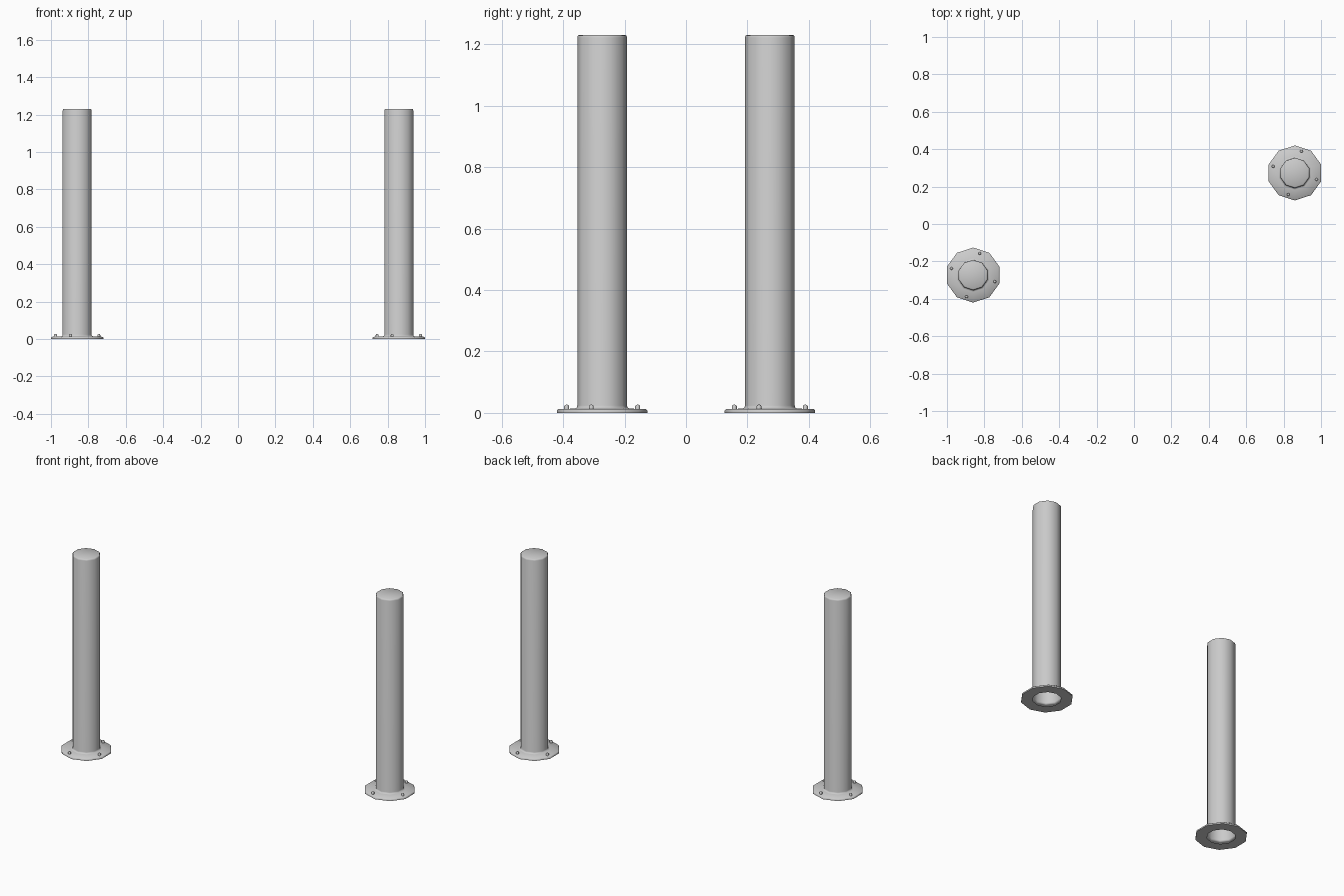
import bpy, bmesh, math

SIDES = 10

cube = bpy.data.objects.get("Cube")
if cube:
    bpy.data.objects.remove(cube, do_unlink=True)

steel = bpy.data.materials.new("grey_steel")
steel.use_nodes = True
colour = (0.6, 0.6, 0.6, 1)
steel.diffuse_color = colour
steel.node_tree.nodes["Principled BSDF"].inputs["Base Color"].default_value = colour


def lathe(name, profile, sides, location, start=math.pi / 2, smooth=60):
    """Revolve (radius, height) points around z; a zero radius closes the end."""
    bm = bmesh.new()
    rings = []
    for r, z in profile:
        count = sides if r > 0 else 1
        angles = [start + math.tau * i / sides for i in range(count)]
        rings.append([bm.verts.new((r * math.cos(a), r * math.sin(a), z)) for a in angles])
    for low, high in zip(rings, rings[1:]):
        for i in range(sides):
            j = (i + 1) % sides
            if len(high) == 1:
                bm.faces.new((low[i], low[j], high[0]))
            else:
                bm.faces.new((low[i], low[j], high[j], high[i]))
    mesh = bpy.data.meshes.new(name)
    bm.to_mesh(mesh)
    bm.free()
    mesh.materials.append(steel)
    obj = bpy.data.objects.new(name, mesh)
    obj.location = location
    bpy.context.collection.objects.link(obj)
    bpy.ops.object.select_all(action='DESELECT')
    obj.select_set(True)
    bpy.context.view_layer.objects.active = obj
    bpy.ops.object.shade_smooth_by_angle(angle=math.radians(smooth))
    return obj


# Flange, weld fillet, hollow tube and chamfered cap in one outline
post_profile = [(0.081, 0), (0.147, 0), (0.147, 0.008), (0.143, 0.012),
                (0.09, 0.014), (0.083, 0.017), (0.081, 0.024),
                (0.081, 1.222), (0.079, 1.228), (0.074, 1.231), (0, 1.231)]
# Rounded bolt head
bolt_profile = [(0.008, 0.01), (0.008, 0.022), (0.005, 0.026), (0, 0.027)]

for side, sign in (("left", 1), ("right", -1)):
    x, y = 0.86 * sign, 0.273 * sign
    lathe(side + "_post", post_profile, SIDES, (x, y, 0))
    for i in range(4):
        a = math.radians(73 + 90 * i)
        lathe(f"{side}_bolt_{i + 1}", bolt_profile, 8,
              (x + 0.121 * math.cos(a), y + 0.121 * math.sin(a), 0))
